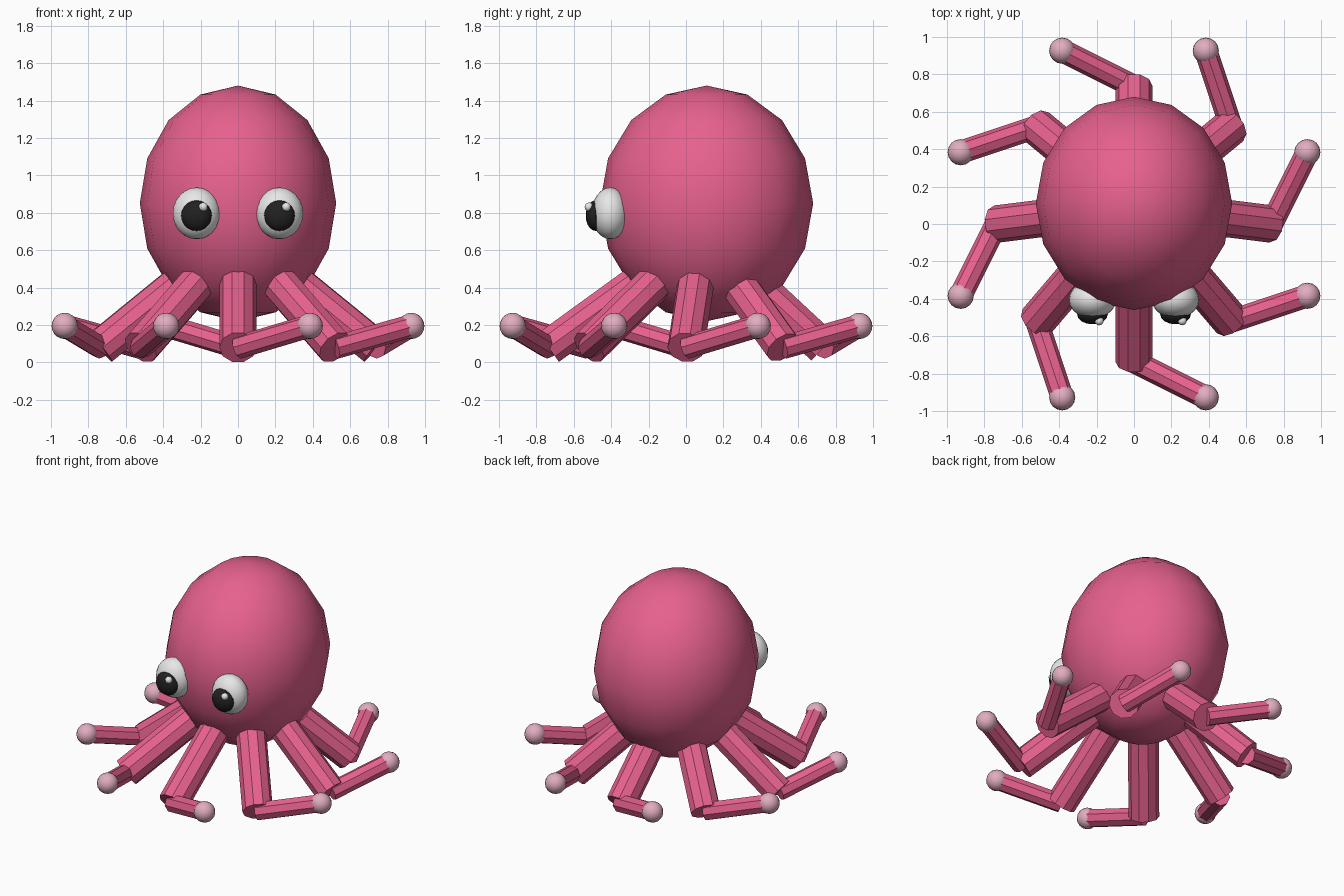
import bpy
from math import radians, cos, sin, pi
from mathutils import Vector, Matrix

if "Cube" in bpy.data.objects:
    bpy.data.objects.remove(bpy.data.objects["Cube"], do_unlink=True)


def make_material(name, rgb):
    mat = bpy.data.materials.new(name)
    mat.use_nodes = True
    colour = (*rgb, 1)
    mat.diffuse_color = colour
    mat.node_tree.nodes["Principled BSDF"].inputs["Base Color"].default_value = colour
    return mat


pink = make_material("pink skin", (0.80, 0.12, 0.27))
pale = make_material("pale pink tips", (0.75, 0.42, 0.53))
white = make_material("eye white", (0.88, 0.88, 0.88))
black = make_material("pupil black", (0.015, 0.015, 0.015))


def finish(name, mat):
    ob = bpy.context.object
    ob.name = name
    ob.data.materials.append(mat)
    bpy.ops.object.shade_smooth_by_angle(angle=radians(30))
    return ob


def ellipsoid(name, mat, centre, radii, segments=16, rings=8):
    bpy.ops.mesh.primitive_uv_sphere_add(segments=segments, ring_count=rings,
                                         radius=1, location=centre)
    bpy.context.object.scale = radii
    bpy.ops.object.transform_apply(location=False, rotation=False, scale=True)
    return finish(name, mat)


def tube(name, mat, start, end, radius, sides):
    # Cylinder between two points, with one corner pointing sideways
    axis = (end - start).normalized()
    side = Vector((0, 0, 1)).cross(axis).normalized()
    rot = Matrix((side.cross(axis), side, axis)).transposed()
    bpy.ops.mesh.primitive_cylinder_add(vertices=sides, radius=radius,
                                        depth=(end - start).length)
    bpy.context.object.matrix_world = Matrix.Translation((start + end) / 2) @ rot.to_4x4()
    return finish(name, mat)


def polar(radius, angle, z, shift=0):
    return Vector((radius * cos(angle), radius * sin(angle) + shift, z))


# Body
ellipsoid("body", pink, (0, 0.11, 0.85), (0.525, 0.57, 0.63))

# Eight arms: thick upper part, thin lower part swept sideways, round tip
for i in range(8):
    angle = i * pi / 4 - pi / 2
    shoulder = polar(0.25, angle, 0.475, 0.06)
    elbow = polar(0.735, angle, 0.08)
    tip = polar(1.003, angle + pi / 8, 0.195)
    tube(f"upper_arm_{i + 1}", pink, shoulder, elbow, 0.1, 10)
    tube(f"lower_arm_{i + 1}", pink, elbow, tip, 0.062, 8)
    ellipsoid(f"arm_tip_{i + 1}", pale, tip, (0.07,) * 3, 16, 10)

# Eyes, with the glint on the same side of both
for label, x in (("right", -0.222), ("left", 0.222)):
    ellipsoid(f"{label}_eye", white, (x, -0.405, 0.797), (0.127, 0.1, 0.138), 20, 12)
    ellipsoid(f"{label}_pupil", black, (x, -0.483, 0.785), (0.082, 0.053, 0.082), 16, 10)
    ellipsoid(f"{label}_glint", white, (x + 0.036, -0.518, 0.831), (0.024,) * 3, 12, 8)
